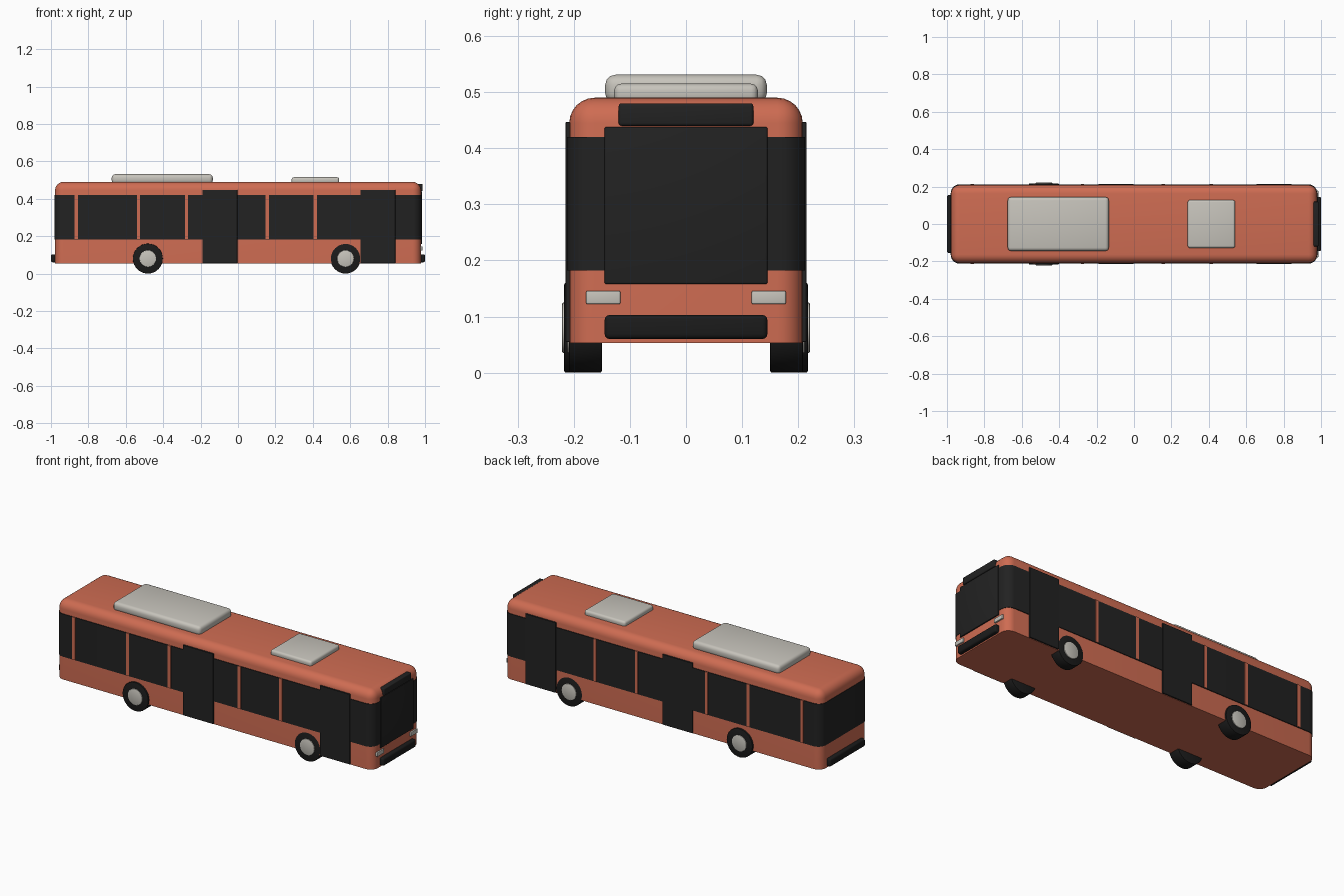
import bpy, bmesh, math
from mathutils import Matrix

cube = bpy.data.objects.get("Cube")
if cube:
    bpy.data.objects.remove(cube, do_unlink=True)


def material(name, r, g, b):
    m = bpy.data.materials.new(name)
    m.use_nodes = True
    m.diffuse_color = (r, g, b, 1)
    m.node_tree.nodes["Principled BSDF"].inputs["Base Color"].default_value = (r, g, b, 1)
    return m


PAINT = material("orange paint", 0.62, 0.15, 0.085)
GLASS = material("dark glass", 0.016, 0.016, 0.016)
RUBBER = material("black rubber", 0.011, 0.011, 0.011)
METAL = material("pale grey", 0.57, 0.55, 0.50)


def finish(bm, name, mat):
    mesh = bpy.data.meshes.new(name)
    bm.to_mesh(mesh)
    bm.free()
    mesh.materials.append(mat)
    obj = bpy.data.objects.new(name, mesh)
    bpy.context.collection.objects.link(obj)
    bpy.ops.object.select_all(action='DESELECT')
    obj.select_set(True)
    bpy.context.view_layer.objects.active = obj
    bpy.ops.object.shade_smooth_by_angle(angle=math.radians(35))
    return obj


def box(name, mat, xs, ys, zs, radius=0.0, rounded="all", segments=3):
    """Box between limits; rounded picks which edges get the radius."""
    bm = bmesh.new()
    bmesh.ops.create_cube(bm, size=1)
    for v in bm.verts:
        for i, (lo, hi) in enumerate((xs, ys, zs)):
            v.co[i] = hi if v.co[i] > 0 else lo
    if radius:
        def wanted(e):
            a, b = (v.co for v in e.verts)
            upright = abs(a.z - b.z) > 1e-5
            top = min(a.z, b.z) > zs[1] - 1e-5
            along_x = abs(a.x - b.x) > 1e-5
            return {"all": True, "upright": upright, "top": upright or top,
                    "face": along_x}[rounded]
        bmesh.ops.bevel(bm, geom=[e for e in bm.edges if wanted(e)], offset=radius,
                        segments=segments, profile=0.5, affect='EDGES')
    return finish(bm, name, mat)


def disc(name, mat, x, z, radius, y0, y1, bevel):
    """Cylinder lying along y."""
    bm = bmesh.new()
    bmesh.ops.create_cone(bm, cap_ends=True, segments=32, radius1=radius, radius2=radius,
                          depth=abs(y1 - y0),
                          matrix=Matrix.Translation((x, (y0 + y1) / 2, z))
                          @ Matrix.Rotation(math.pi / 2, 4, 'X'))
    rims = [e for e in bm.edges if abs(e.verts[0].co.y - e.verts[1].co.y) < 1e-5]
    bmesh.ops.bevel(bm, geom=rims, offset=bevel, segments=2, profile=0.5, affect='EDGES')
    return finish(bm, name, mat)


# Body shell and the window band wrapped around it
box("body", PAINT, (-0.978, 0.978), (-0.208, 0.208), (0.053, 0.49), 0.045, "top", 6)
box("window_band", GLASS, (-0.98, 0.98), (-0.212, 0.212), (0.182, 0.42), 0.047, "upright", 6)

# Roof units
box("rear_roof_unit", METAL, (-0.675, -0.135), (-0.144, 0.144), (0.48, 0.531), 0.018)
box("front_roof_unit", METAL, (0.287, 0.541), (-0.128, 0.128), (0.48, 0.515), 0.012)

# Front end
box("windshield", GLASS, (0.95, 0.984), (-0.145, 0.145), (0.158, 0.438), 0.003)
box("destination_panel", GLASS, (0.94, 0.987), (-0.12, 0.12), (0.44, 0.48), 0.005)

# Bumpers
box("front_bumper", RUBBER, (0.96, 1.0), (-0.145, 0.145), (0.06, 0.103), 0.009)
box("rear_bumper", RUBBER, (-1.0, -0.96), (-0.155, 0.155), (0.06, 0.103), 0.009)

# Parts repeated on both sides
for side, s in (("left", 1), ("right", -1)):
    def span(a, b):
        return tuple(sorted((s * a, s * b)))

    box(f"{side}_headlight", METAL, (0.96, 0.986), span(0.117, 0.178), (0.122, 0.146), 0.003)

    for place, x in (("middle", -0.097), ("front", 0.748)):
        box(f"{side}_{place}_door", GLASS, (x - 0.093, x + 0.093), span(0.19, 0.2145),
            (0.055, 0.447), 0.001, "all", 1)

    for i, x in enumerate((-0.865, -0.532, -0.275, 0.157, 0.413)):
        box(f"{side}_window_pillar_{i + 1}", PAINT, (x - 0.009, x + 0.009),
            span(0.2, 0.2145), (0.184, 0.42))

    for place, x, outer in (("rear", -0.482, 0.217), ("front", 0.575, 0.2085)):
        disc(f"{side}_{place}_tyre", RUBBER, x, 0.08, 0.08, s * 0.15, s * outer, 0.003)
        disc(f"{side}_{place}_hub", METAL, x, 0.08, 0.045, s * 0.17, s * (outer + 0.004), 0.003)
